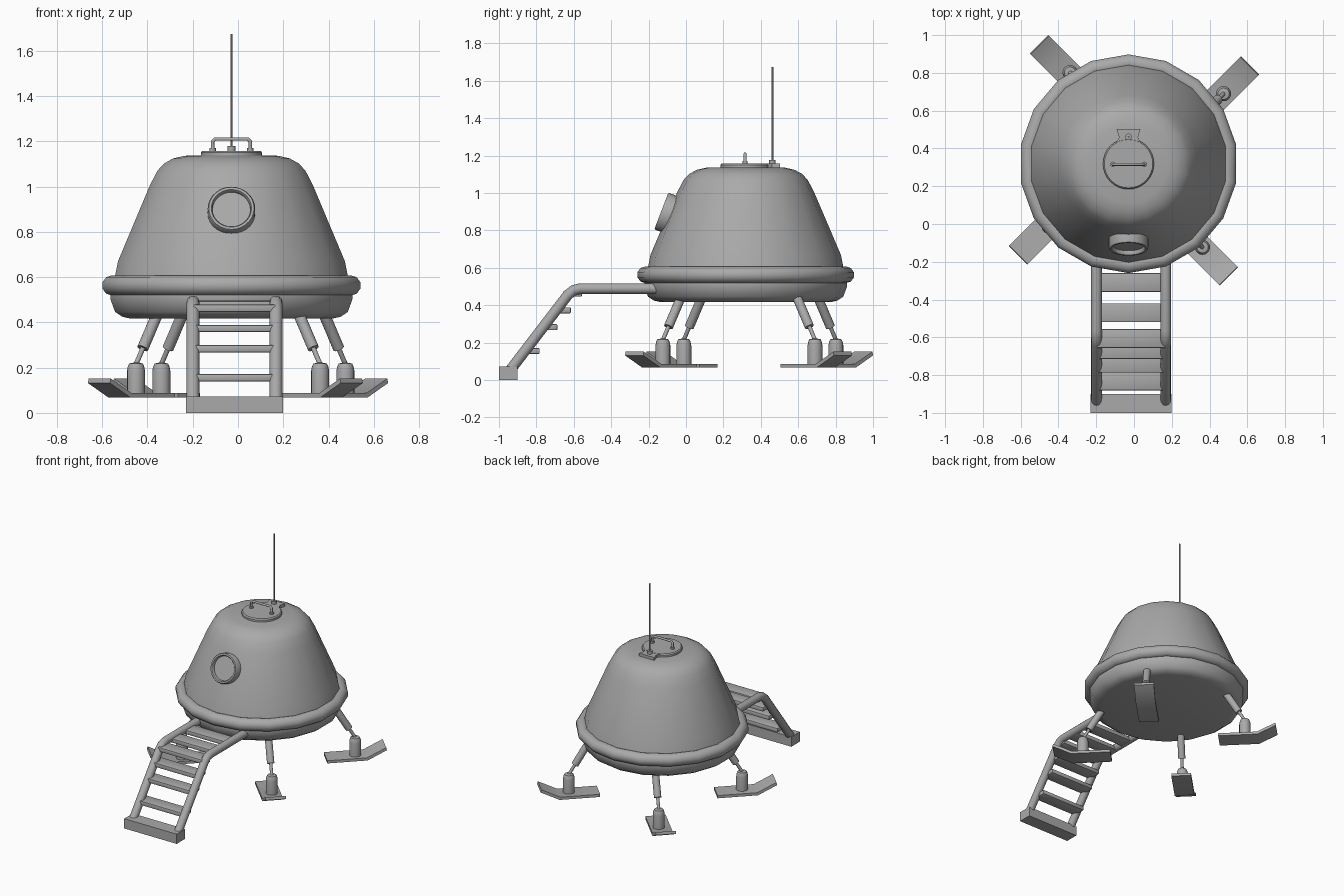
import bpy, bmesh, math
from mathutils import Vector, Matrix

if "Cube" in bpy.data.objects:
    bpy.data.objects.remove(bpy.data.objects["Cube"])

BODY = Vector((-0.029, 0.319, 0))     # hull axis
LEGS = Vector((0.0, 0.337, 0))        # centre of the leg pattern

GREY = bpy.data.materials.new("dark_grey")
GREY.diffuse_color = (0.4, 0.4, 0.4, 1)
GREY.use_nodes = True
GREY.node_tree.nodes["Principled BSDF"].inputs["Base Color"].default_value = GREY.diffuse_color


def finish(name, bm, matrix=None, smooth=40):
    if matrix is not None:
        bmesh.ops.transform(bm, matrix=matrix, verts=bm.verts)
    bmesh.ops.recalc_face_normals(bm, faces=bm.faces)
    me = bpy.data.meshes.new(name)
    bm.to_mesh(me)
    bm.free()
    me.materials.append(GREY)
    ob = bpy.data.objects.new(name, me)
    bpy.context.collection.objects.link(ob)
    bpy.ops.object.select_all(action='DESELECT')
    ob.select_set(True)
    bpy.context.view_layer.objects.active = ob
    bpy.ops.object.shade_smooth_by_angle(angle=math.radians(smooth))
    return ob


def lathe(name, profile, n, matrix, closed=False):
    """Spin (radius, height) points round z; zero radius makes a pole."""
    bm = bmesh.new()
    rings = []
    for r, z in profile:
        if r == 0:
            rings.append([bm.verts.new((0, 0, z))] * n)
        else:
            a = [math.pi / 2 + 2 * math.pi * k / n for k in range(n)]
            rings.append([bm.verts.new((r * math.cos(t), r * math.sin(t), z)) for t in a])
    pairs = list(zip(rings, rings[1:])) + ([(rings[-1], rings[0])] if closed else [])
    for a, b in pairs:
        for k in range(n):
            j = (k + 1) % n
            bm.faces.new(list(dict.fromkeys((a[k], a[j], b[j], b[k]))))
    return finish(name, bm, matrix)


def prism(name, pts, depth, matrix, bevel=0):
    """Extrude an xy outline along z."""
    bm = bmesh.new()
    f = bm.faces.new([bm.verts.new((x, y, 0)) for x, y in pts])
    ext = bmesh.ops.extrude_face_region(bm, geom=[f])['geom']
    bmesh.ops.translate(bm, vec=(0, 0, depth), verts=[v for v in ext if isinstance(v, bmesh.types.BMVert)])
    if bevel:
        bmesh.ops.bevel(bm, geom=bm.edges[:], offset=bevel, segments=2, affect='EDGES', profile=0.5)
    return finish(name, bm, matrix, 30)


def box(name, lo, hi, bevel=0):
    pts = [(lo[0], lo[1]), (hi[0], lo[1]), (hi[0], hi[1]), (lo[0], hi[1])]
    return prism(name, pts, hi[2] - lo[2], Matrix.Translation((0, 0, lo[2])), bevel)


def rod(name, p, q, r, n=12):
    p, q = Vector(p), Vector(q)
    d = q - p
    m = Matrix.Translation(p) @ d.to_track_quat('Z', 'Y').to_matrix().to_4x4()
    return lathe(name, [(0, 0), (r, 0), (r, d.length), (0, d.length)], n, m)


def tube(name, pts, r):
    cu = bpy.data.curves.new(name, 'CURVE')
    cu.dimensions = '3D'
    cu.bevel_depth = r
    cu.bevel_resolution = 4
    cu.use_fill_caps = True
    cu.materials.append(GREY)
    sp = cu.splines.new('POLY')
    sp.points.add(len(pts) - 1)
    for p, c in zip(sp.points, pts):
        p.co = (*c, 1)
    ob = bpy.data.objects.new(name, cu)
    bpy.context.collection.objects.link(ob)
    bpy.ops.object.select_all(action='DESELECT')
    ob.select_set(True)
    bpy.context.view_layer.objects.active = ob
    bpy.ops.object.convert(target='MESH')
    bpy.ops.object.shade_smooth_by_angle(angle=math.radians(50))


at = Matrix.Translation

# Hull: 18-sided capsule with a rounded shoulder and shallow base
lathe("hull", [(0, 0.417), (0.46, 0.418), (0.49, 0.425), (0.522, 0.446), (0.542, 0.50),
               (0.542, 0.53), (0.526, 0.585), (0.509, 0.67), (0.366, 1.005), (0.332, 1.07),
               (0.302, 1.102), (0.262, 1.124), (0.21, 1.136), (0, 1.137)], 18, at(BODY))

# Rim ring round the hull
rim = [(0.535 + 0.046 * math.cos(t), 0.563 + 0.045 * math.sin(t))
       for t in (2 * math.pi * (k + 0.5) / 10 for k in range(10))]
lathe("rim_ring", rim, 18, at(BODY), closed=True)

# Round window, tilted with the hull wall
lathe("window", [(0.105, -0.09), (0.105, -0.008), (0.1, 0), (0.089, 0), (0.085, -0.006),
                 (0.084, -0.022), (0, -0.022)], 28,
      at((BODY.x, -0.132, 0.904)) @ Matrix.Rotation(math.radians(69), 4, 'X'))

# Roof hatch, hinge tab, handle and antenna
lathe("hatch", [(0.135, 1.12), (0.135, 1.15), (0.128, 1.158), (0, 1.158)], 32, at(BODY))
tab = [(-0.07, 0.10), (0.07, 0.10), (0.05, 0.14), (0.063, 0.183), (-0.063, 0.183), (-0.05, 0.14)]
prism("hatch_tab", tab, 0.032, at(BODY + Vector((0, 0, 1.125))))
hx, hy = BODY.x, BODY.y - 0.003
tube("hatch_handle", [(hx + s * x, hy, z) for s, x, z in
                      ((-1, .083, 1.15), (-1, .083, 1.199), (-1, .073, 1.21),
                       (1, .073, 1.21), (1, .083, 1.199), (1, .083, 1.15))], 0.008)
for s in (-1, 1):
    rod("handle_foot", (hx + s * 0.083, hy, 1.152), (hx + s * 0.083, hy, 1.17), 0.014)
rod("antenna_base", (BODY.x, 0.462, 1.15), (BODY.x, 0.462, 1.178), 0.017)
rod("antenna", (BODY.x, 0.462, 1.16), (BODY.x, 0.462, 1.673), 0.005, 8)

# Four landing legs, each offset sideways from the radial line
pad = [(0.385, 0.067), (0.66, 0.067), (0.79, 0.132), (0.785, 0.152), (0.655, 0.087), (0.385, 0.087)]
V = -0.079
for k in range(4):
    turn = Matrix.Rotation(math.radians(45 + 90 * k), 4, 'Z')
    m = at(LEGS) @ turn
    prism("leg_pad", pad, 0.138, m @ at((0, V + 0.069, 0)) @ Matrix.Rotation(math.pi / 2, 4, 'X'))
    # struts sit a touch to the right of the pads
    m = at(LEGS + Vector((0.012, 0.002, 0))) @ turn
    lathe("leg_foot", [(0, 0.075), (0.04, 0.075), (0.04, 0.185), (0.036, 0.205),
                       (0.03, 0.218), (0, 0.224)], 16, m @ at((0.575, V, 0)))
    P = lambda z: m @ Vector((0.578 - (z - 0.21) * 0.6, V, z))
    rod("leg_piston", P(0.2), P(0.32), 0.011)
    rod("leg_sleeve", P(0.285), P(0.47), 0.025, 16)

# Boarding ladder: bent rails, treads and foot block
rails = (-0.199, 0.168)
for x in rails:
    tube("ladder_rail", [(x, y, z) for y, z in
                         ((-0.15, .489), (-0.565, .489), (-0.60, .481), (-0.632, .455), (-0.95, .04))], 0.0285)
for y, z in ((-0.26, .48), (-0.42, .478), (-0.556, .462), (-0.615, .373), (-0.687, .283), (-0.782, .155)):
    box("ladder_tread", (rails[0], y - 0.1, z - 0.016), (rails[1], y, z + 0.016), 0.007)
box("ladder_foot", (-0.23, -1.0, 0), (0.199, -0.9, 0.072))
